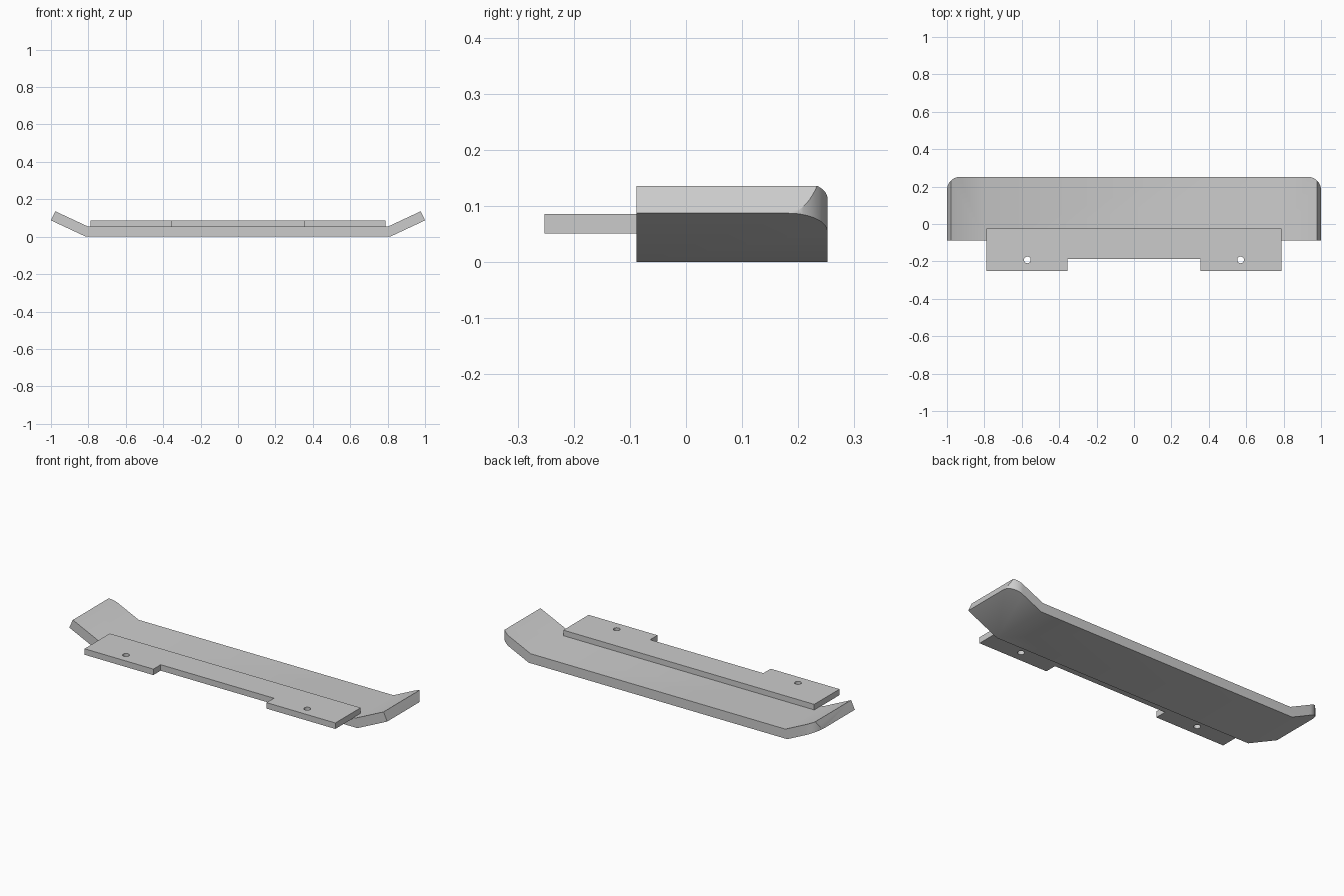
import bpy, bmesh, math
from mathutils import Vector

if "Cube" in bpy.data.objects:
    bpy.data.objects.remove(bpy.data.objects["Cube"])

grey = bpy.data.materials.new("light grey")
grey.diffuse_color = (0.6, 0.6, 0.6, 1)
grey.use_nodes = True
grey.node_tree.nodes["Principled BSDF"].inputs["Base Color"].default_value = grey.diffuse_color


def prism(name, points, offset):
    """Solid made by sweeping a closed outline along offset."""
    bm = bmesh.new()
    face = bm.faces.new([bm.verts.new(p) for p in points])
    swept = bmesh.ops.extrude_face_region(bm, geom=[face])["geom"]
    bmesh.ops.translate(bm, vec=Vector(offset),
                        verts=[v for v in swept if isinstance(v, bmesh.types.BMVert)])
    bmesh.ops.recalc_face_normals(bm, faces=bm.faces)
    mesh = bpy.data.meshes.new(name)
    bm.to_mesh(mesh)
    bm.free()
    mesh.materials.append(grey)
    ob = bpy.data.objects.new(name, mesh)
    bpy.context.collection.objects.link(ob)
    return ob


def activate(ob):
    bpy.ops.object.select_all(action='DESELECT')
    ob.select_set(True)
    bpy.context.view_layer.objects.active = ob


def boolean(ob, cutter, operation):
    mod = ob.modifiers.new("cut", 'BOOLEAN')
    mod.operation, mod.object, mod.solver = operation, cutter, 'EXACT'
    activate(ob)
    bpy.ops.object.modifier_apply(modifier=mod.name)
    bpy.data.objects.remove(cutter)


def mirrored(half):
    """Closed outline from its right half, by mirroring in x."""
    return half + [(-p[0], *p[1:]) for p in reversed(half)]


# Board: flat middle with both ends bent up 25 degrees
FRONT, BACK, THICK, BEND = -0.088, 0.252, 0.054, math.radians(25)
kink, tip_z = 0.813, 0.0872
section = mirrored([
    (kink, FRONT, 0),
    (1.0, FRONT, tip_z),
    (1 - THICK * math.sin(BEND), FRONT, tip_z + THICK * math.cos(BEND)),
    (kink - THICK * math.tan(BEND / 2), FRONT, THICK)])
board = prism("board", section, (0, BACK - FRONT, 0))

# Rounded rear corners
R, STEPS = 0.07, 16
arc = [(1 - R + R * math.cos(a), BACK - R + R * math.sin(a), -0.1)
       for a in (math.pi / 2 * i / STEPS for i in range(STEPS + 1))]
corner_cutter = prism("corner_cutter", mirrored([(1.0, FRONT - 0.1, -0.1)] + arc), (0, 0, 0.4))
boolean(board, corner_cutter, 'INTERSECT')

# Mounting plate: notched at the front
Z0, Z1 = 0.0515, 0.0855
plate = prism("mounting_plate", mirrored([
    (0.356, -0.186, Z0), (0.356, -0.252, Z0),
    (0.789, -0.252, Z0), (0.789, -0.025, Z0)]), (0, 0, Z1 - Z0))

# Screw holes
for x in (-0.57, 0.57):
    ring = [(x + 0.018 * math.cos(a), -0.192 + 0.018 * math.sin(a), 0)
            for a in (2 * math.pi * i / 32 for i in range(32))]
    boolean(plate, prism("hole_cutter", ring, (0, 0, 0.2)), 'DIFFERENCE')

for ob in (board, plate):
    activate(ob)
    bpy.ops.object.shade_smooth_by_angle(angle=math.radians(30))
